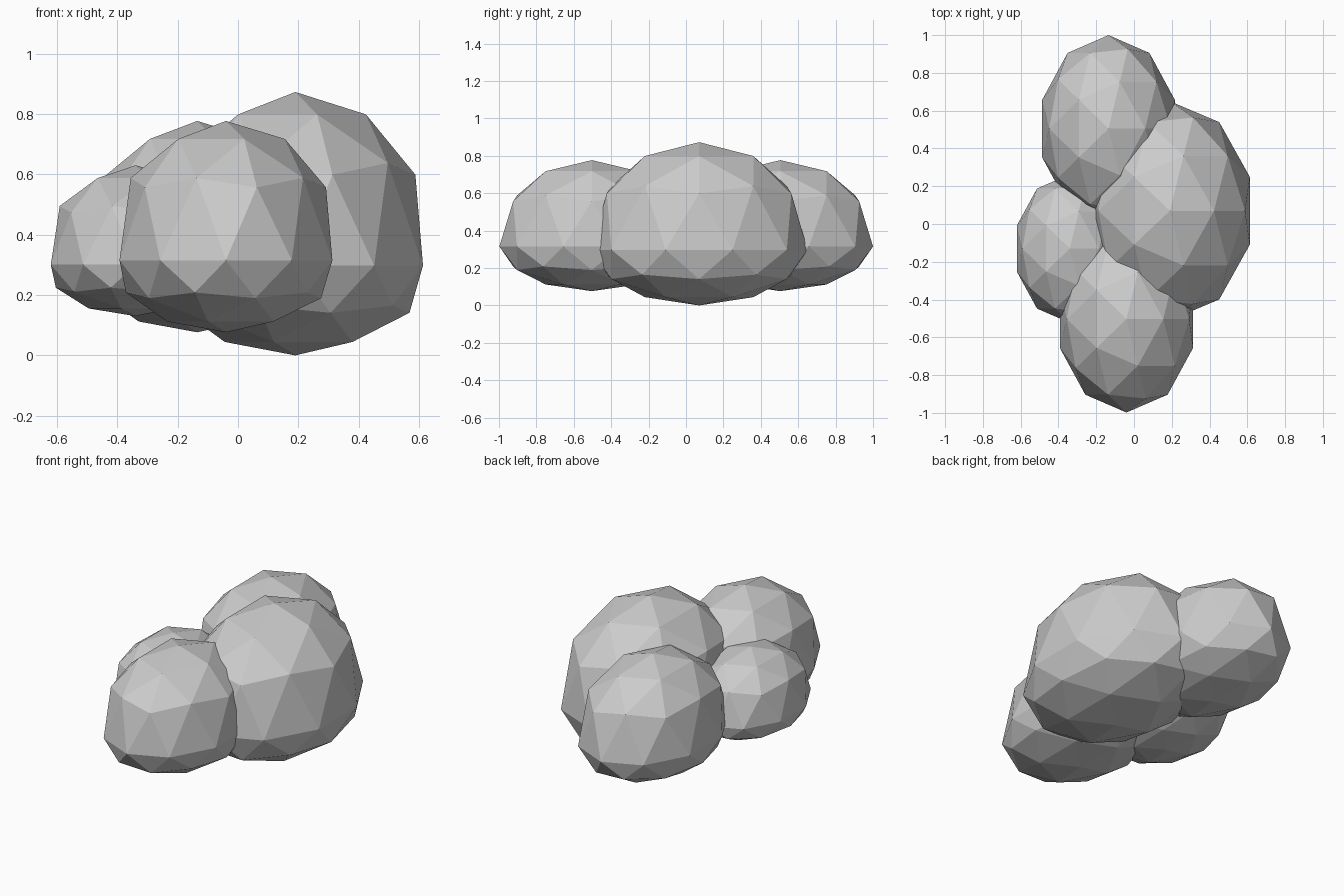
import bpy, bmesh

if "Cube" in bpy.data.objects:
    bpy.data.objects.remove(bpy.data.objects["Cube"])


def puff(name, centre, radii):
    """Low-poly icosphere lobe with a sagging, flattened underside."""
    bm = bmesh.new()
    bmesh.ops.create_icosphere(bm, subdivisions=2, radius=1.0)
    for v in bm.verts:
        if v.co.z < 0.05:
            v.co.z = 0.6 * v.co.z - 0.16
        v.co = [c + r * p for c, r, p in zip(centre, radii, v.co)]
    mesh = bpy.data.meshes.new(name)
    bm.to_mesh(mesh)
    bm.free()
    obj = bpy.data.objects.new(name, mesh)
    bpy.context.collection.objects.link(obj)
    return obj


# Four overlapping lobes of one clump
puff("main_lobe", (0.19, 0.07, 0.377), (0.445, 0.58, 0.496))
puff("front_lobe", (-0.04, -0.503, 0.379), (0.371, 0.495, 0.398))
puff("back_lobe", (-0.135, 0.505, 0.379), (0.369, 0.495, 0.398))
puff("small_side_lobe", (-0.34, -0.13, 0.346), (0.295, 0.393, 0.284))
